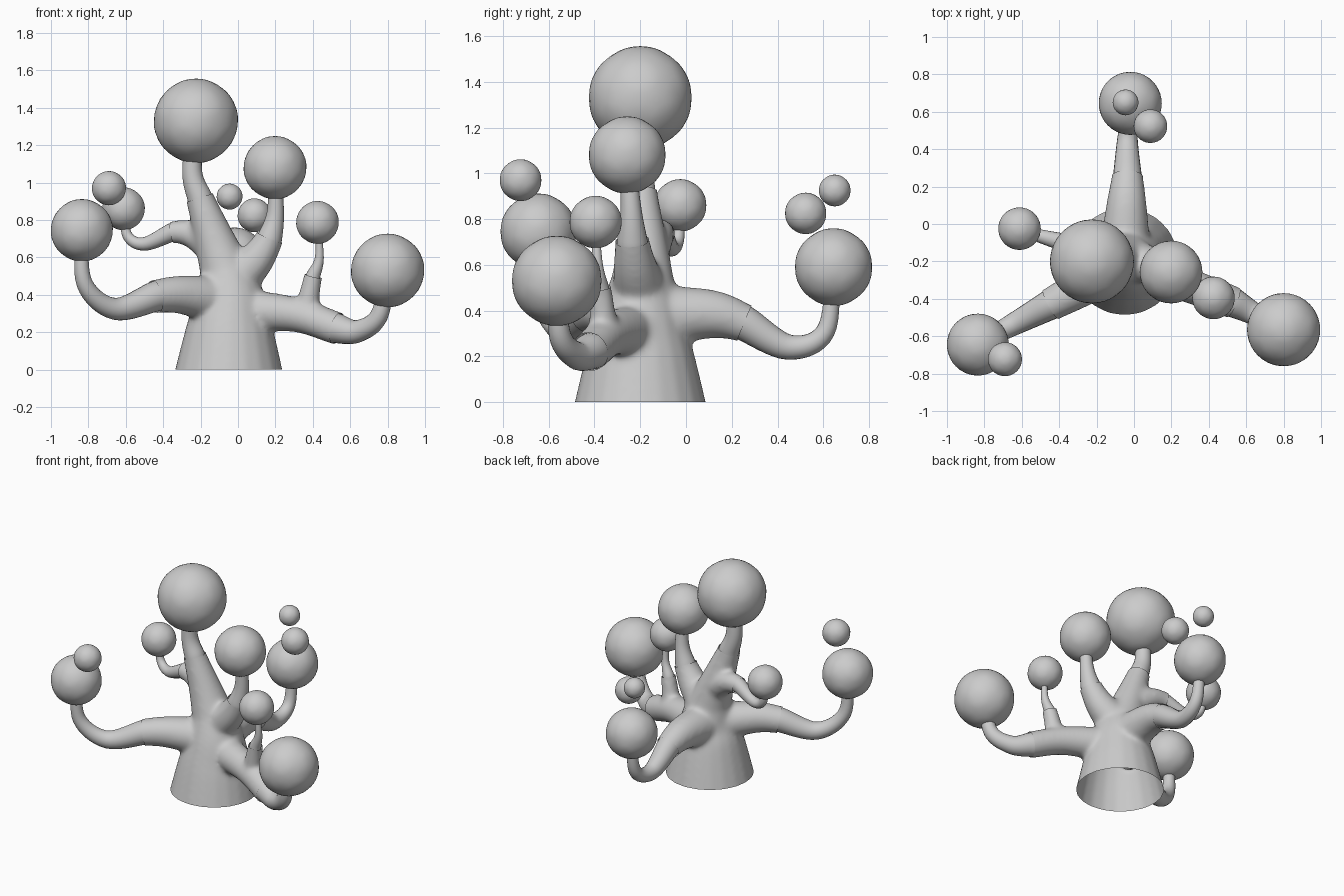
import bpy, bmesh
from mathutils import Vector

if "Cube" in bpy.data.objects:
    bpy.data.objects.remove(bpy.data.objects["Cube"])


def link(name, data):
    ob = bpy.data.objects.new(name, data)
    bpy.context.collection.objects.link(ob)
    return ob


def bake(ob):
    """Replace an object by a smooth mesh with its modifiers applied."""
    bpy.context.view_layer.update()
    dg = bpy.context.evaluated_depsgraph_get()
    me = bpy.data.meshes.new_from_object(ob.evaluated_get(dg))
    name = ob.name
    bpy.data.objects.remove(ob)
    me.shade_smooth()
    return link(name, me)


def sample(pts, n=8):
    """Smooth path through (x, y, z, radius) points."""
    p = [Vector(q) for q in pts]
    p = [2 * p[0] - p[1]] + p + [2 * p[-1] - p[-2]]
    out = []
    for a, b, c, d in zip(p, p[1:], p[2:], p[3:]):
        for i in range(n):
            t = i / n
            out.append(0.5 * (2 * b + (c - a) * t + (2 * a - 5 * b + 4 * c - d) * t * t
                              + (3 * b - a - 3 * c + d) * t ** 3))
    return out + [p[-2]]


def tubes(name, paths, grow=0.0):
    """Round tubes with varying radius along each path."""
    cu = bpy.data.curves.new(name, 'CURVE')
    cu.dimensions = '3D'
    cu.bevel_depth = 1.0
    cu.bevel_resolution = 8
    cu.use_fill_caps = True
    for path in paths:
        pts = sample(path)
        sp = cu.splines.new('POLY')
        sp.points.add(len(pts) - 1)
        for knot, q in zip(sp.points, pts):
            knot.co = (q[0], q[1], q[2], 1)
            knot.radius = q[3] + grow / q[3]
    return bake(link(name, cu))


def orb(name, x, y, z, r):
    """Slightly lumpy ball: a subdivided icosphere."""
    me = bpy.data.meshes.new(name)
    bm = bmesh.new()
    bmesh.ops.create_icosphere(bm, subdivisions=2, radius=1)
    bm.to_mesh(me)
    bm.free()
    ob = link(name, me)
    ob.modifiers.new("round", 'SUBSURF').levels = 2
    ob = bake(ob)
    vs = ob.data.vertices
    mean = sum(v.co.length for v in vs) / len(vs)
    for v in vs:
        v.co *= r / mean
    ob.location = (x, y, z)


trunk_paths, cuts = [], []


def limb(name, root_z, mid, rim, bends, tip, ball):
    """Trunk limb ending at an open rim, a thin stem leaving it, and its orb."""
    mid, rim = Vector(mid), Vector(rim)
    way = (Vector(bends[0]) - rim.to_3d()).normalized()
    beyond = Vector((*(rim.to_3d() + way * 0.07), rim.w))
    root = [] if root_z is None else [Vector((-0.05, -0.19, root_z, mid.w * 1.35))]
    trunk_paths.append(root + [mid, rim, beyond])
    cuts.append((rim.to_3d(), (Vector(bends[0]) - mid.to_3d()).normalized()))
    # The stem starts just inside the rim and tapers into the orb
    r = rim.w * 0.96
    back = (mid.to_3d() - rim.to_3d()).normalized() * 0.03
    path = [(*(rim.to_3d() + back), r), (*rim.to_3d(), r)]
    stops = bends + [ball[:3]]
    for i, p in enumerate(stops, 1):
        path.append((*p, r + (tip - r) * (i / len(stops)) ** 0.7))
    tubes(name + "_stem", [path])
    orb(name + "_orb", *ball)


# Limbs: root height, middle, rim, stem bends, stem tip radius, orb
limb("top", .48, (-.12, -.19, .68, .108), (-.205, -.2, .92, .07),
     [(-.245, -.2, 1.06)], .045, (-.225, -.2, 1.33, .225))
limb("upper_right", .45, (.09, -.22, .58, .095), (.17, -.235, .705, .07),
     [(.2, -.24, .84)], .033, (.198, -.257, 1.08, .168))
limb("right", .32, (.3, -.33, .295, .09), (.53, -.42, .22, .083),
     [(.64, -.48, .205), (.755, -.55, .29)], .038, (.8, -.565, .53, .196))
limb("left", .36, (-.3, -.35, .4, .1), (-.445, -.43, .39, .085),
     [(-.66, -.545, .325), (-.82, -.63, .46)], .032, (-.835, -.645, .745, .166))
limb("back", .37, (-.04, .1, .385, .105), (-.035, .255, .345, .08),
     [(-.035, .45, .24), (-.02, .61, .31)], .03, (-.02, .645, .59, .169))
limb("upper_left", .58, (-.23, -.13, .715, .07), (-.35, -.105, .735, .052),
     [(-.5, -.065, .672), (-.59, -.035, .715)], .02, (-.612, -.025, .86, .114))
limb("twig", None, (.37, -.36, .34, .055), (.402, -.375, .5, .04),
     [(.435, -.387, .6)], .015, (.425, -.395, .787, .114))

# Small loose orbs
orb("left_small_orb", -.69, -.723, .97, .091)
orb("back_small_orb", .088, .523, .825, .09)
orb("back_tiny_orb", -.045, .65, .925, .069)

# Trunk: one blended skin over the flared base and all limbs
trunk_paths.append([(-.05, -.2, -.1, .31), (-.045, -.2, .2, .238),
                    (-.04, -.2, .36, .19), (-.06, -.19, .52, .14)])
trunk = tubes("trunk", trunk_paths, grow=0.0004)
blend = trunk.modifiers.new("blend", 'REMESH')
blend.mode = 'VOXEL'
blend.voxel_size = 0.014
soften = trunk.modifiers.new("soften", 'SMOOTH')
soften.factor = 0.5
soften.iterations = 16
trunk = bake(trunk)

# Cut the base and the limb ends open
bm = bmesh.new()
bm.from_mesh(trunk.data)
for co, no, reach in [(Vector(), Vector((0, 0, -1)), 9)] + [(c, n, 0.15) for c, n in cuts]:
    faces = [f for f in bm.faces if (f.calc_center_median() - co).length < reach]
    edges = {e for f in faces for e in f.edges}
    verts = {v for f in faces for v in f.verts}
    bmesh.ops.bisect_plane(bm, geom=list(verts) + list(edges) + faces, dist=1e-5,
                           plane_co=co, plane_no=no, clear_outer=True)
bm.to_mesh(trunk.data)
bm.free()
trunk.data.shade_smooth()
